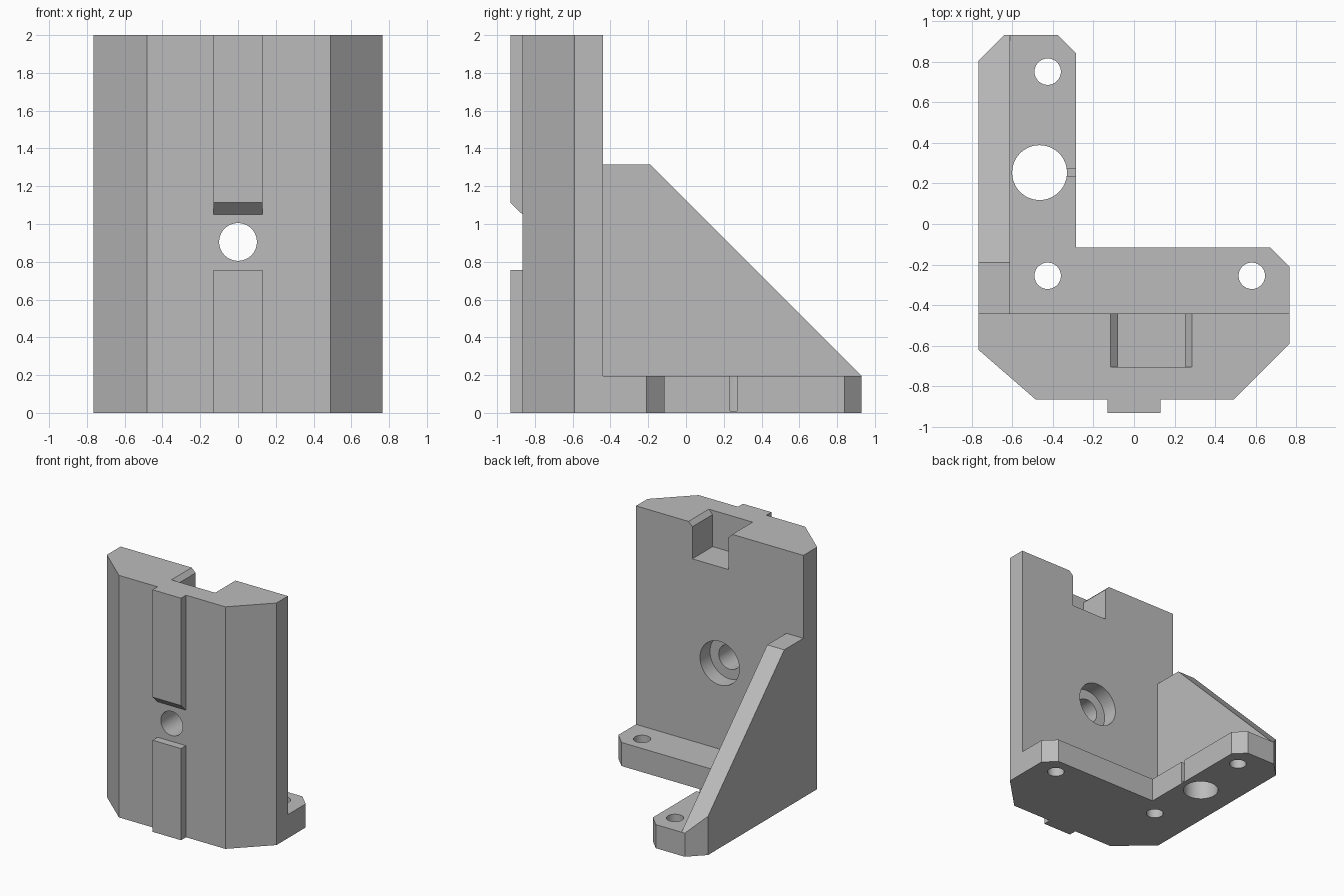
import bpy, bmesh
from mathutils import Matrix, Vector

if "Cube" in bpy.data.objects:
    bpy.data.objects.remove(bpy.data.objects["Cube"], do_unlink=True)

grey = bpy.data.materials.new("light_grey")
grey.use_nodes = True
grey.diffuse_color = (0.5, 0.5, 0.5, 1)
grey.node_tree.nodes["Principled BSDF"].inputs["Base Color"].default_value = (0.5, 0.5, 0.5, 1)

FRONT, BACK, STEP = -0.865, -0.44, 0.195
AXES = {"x": ((0, 1, 0), (0, 0, 1), (1, 0, 0)),
        "y": ((1, 0, 0), (0, 0, 1), (0, 1, 0)),
        "z": ((1, 0, 0), (0, 1, 0), (0, 0, 1))}


def prism(name, outline, low, high, axis="z"):
    """Extrude a 2D outline along an axis between two positions."""
    u, v, w = (Vector(a) for a in AXES[axis])
    bm = bmesh.new()
    base = bm.faces.new([bm.verts.new(u * a + v * b + w * low) for a, b in outline])
    moved = bmesh.ops.extrude_face_region(bm, geom=[base])["geom"]
    bmesh.ops.translate(bm, vec=w * (high - low),
                        verts=[g for g in moved if isinstance(g, bmesh.types.BMVert)])
    return finish(name, bm)


def drill(name, centre, radius, depth, along_y=False):
    bm = bmesh.new()
    bmesh.ops.create_cone(bm, cap_ends=True, segments=64, radius1=radius,
                          radius2=radius, depth=depth)
    turn = Matrix.Rotation(1.5707963, 4, "X") if along_y else Matrix()
    bm.transform(Matrix.Translation(centre) @ turn)
    return finish(name, bm)


def finish(name, bm):
    bmesh.ops.recalc_face_normals(bm, faces=bm.faces)
    mesh = bpy.data.meshes.new(name)
    bm.to_mesh(mesh)
    bm.free()
    mesh.materials.append(grey)
    obj = bpy.data.objects.new(name, mesh)
    bpy.context.collection.objects.link(obj)
    return obj


def combine(target, other, operation):
    mod = target.modifiers.new(operation, "BOOLEAN")
    mod.operation, mod.solver, mod.object = operation, "EXACT", other
    bpy.context.view_layer.objects.active = target
    bpy.ops.object.modifier_apply(modifier=mod.name)
    bpy.data.objects.remove(other, do_unlink=True)


def rect(a0, a1, b0, b1):
    return [(a0, b0), (a1, b0), (a1, b1), (a0, b1)]


# Upright column with bevelled front corners
bracket = prism("bracket", [(-0.765, BACK), (-0.765, -0.62), (-0.483, FRONT),
                            (0.49, FRONT), (0.765, -0.59), (0.765, BACK)], 0, 2)

# L-shaped foot with clipped corners
foot = [(-0.765, -0.5), (0.765, -0.5), (0.765, -0.21), (0.67, -0.115),
        (-0.285, -0.115), (-0.285, 0.84), (-0.375, 0.93), (-0.64, 0.93), (-0.765, 0.805)]

# Sloping side rib, trimmed to the foot outline
rib = prism("rib", [(-0.5, 0), (0.93, 0), (0.93, STEP), (-0.19, 1.315), (-0.5, 1.315)],
            -0.765, -0.61, "x")
combine(rib, prism("rib_trim", foot, -0.1, 1.5), "INTERSECT")
combine(bracket, prism("foot", foot, 0, STEP), "UNION")
combine(bracket, rib, "UNION")

# Front guide key, in two lengths
for outline in ([(-0.93, 0), (-0.8, 0), (-0.8, 0.757), (-0.93, 0.757)],
                [(-0.93, 1.113), (FRONT, 1.05), (-0.8, 1.05), (-0.8, 2), (-0.93, 2)]):
    combine(bracket, prism("guide_key", outline, -0.13, 0.13, "x"), "UNION")

# Chamfered notch in the top of the back
notch = [(-0.08, 1.7), (0.25, 1.7), (0.25, 1.965), (0.285, 2), (0.285, 2.1),
         (-0.115, 2.1), (-0.115, 2), (-0.08, 1.965)]
combine(bracket, prism("notch", notch, -0.705, -0.4, "y"), "DIFFERENCE")

# Counterbored hole through the column
combine(bracket, drill("column_hole", (0, -0.65, 0.905), 0.1, 0.8, True), "DIFFERENCE")
combine(bracket, drill("counterbore", (0, BACK, 0.905), 0.18, 0.26, True), "DIFFERENCE")

# Foot holes, with the large one partly under the rib
for x, y, r in ((-0.425, 0.75, 0.065), (-0.425, -0.255, 0.065),
                (0.58, -0.255, 0.065), (-0.465, 0.253, 0.135)):
    combine(bracket, drill("foot_hole", (x, y, 0.9), r, 2), "DIFFERENCE")

# Slit from the large hole to the foot edge
combine(bracket, prism("slit", rect(-0.4, -0.2, 0.233, 0.27), 0.01, 0.5), "DIFFERENCE")

bpy.ops.object.select_all(action="DESELECT")
bracket.select_set(True)
bpy.context.view_layer.objects.active = bracket
bpy.ops.object.shade_smooth_by_angle(angle=0.52)
